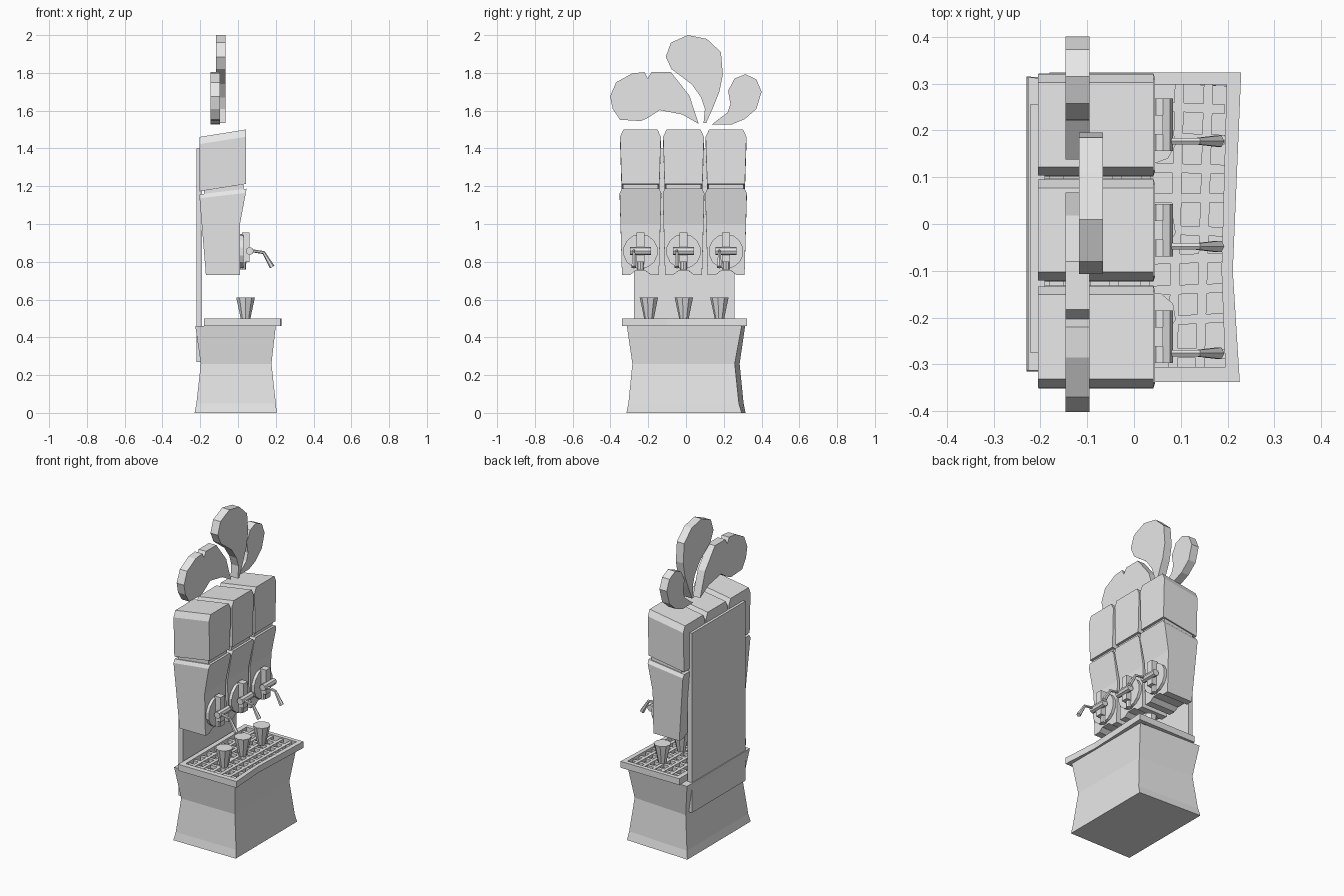
import bpy, bmesh, random
from math import pi
from mathutils import Vector, Matrix

random.seed(4)
old = bpy.data.objects.get("Cube")
if old:
    bpy.data.objects.remove(old, do_unlink=True)

grey = bpy.data.materials.new("plain_grey")
grey.use_nodes = True
grey.diffuse_color = (0.8, 0.8, 0.8, 1)
grey.node_tree.nodes["Principled BSDF"].inputs["Base Color"].default_value = (0.8, 0.8, 0.8, 1)


def finish(name, bm):
    bmesh.ops.recalc_face_normals(bm, faces=bm.faces[:])
    mesh = bpy.data.meshes.new(name)
    bm.to_mesh(mesh)
    bm.free()
    mesh.materials.append(grey)
    obj = bpy.data.objects.new(name, mesh)
    bpy.context.collection.objects.link(obj)
    return obj


def box(name, lo, hi, turn=0.0):
    lo, hi = Vector(lo), Vector(hi)
    bm = bmesh.new()
    bmesh.ops.create_cube(bm, size=1, matrix=Matrix.Translation((lo + hi) / 2)
                          @ Matrix.Rotation(turn, 4, "Z") @ Matrix.Diagonal((*(hi - lo), 1)))
    return finish(name, bm)


def rod(name, a, b, r1, r2, sides=8):
    """Straight tapered rod from a to b."""
    a, b = Vector(a), Vector(b)
    bm = bmesh.new()
    spin = (b - a).to_track_quat("Z", "Y").to_matrix().to_4x4()
    bmesh.ops.create_cone(bm, cap_ends=True, segments=sides, radius1=r1, radius2=r2,
                          depth=(b - a).length, matrix=Matrix.Translation((a + b) / 2) @ spin)
    return finish(name, bm)


def slab(name, outline, x0, x1, warp=None, cut=None):
    """Side outline in (y, z), extruded from x0 to x1, then cut at a height and warped."""
    bm = bmesh.new()
    face = bm.faces.new([bm.verts.new((x0, y, z)) for y, z in outline])
    ext = bmesh.ops.extrude_face_region(bm, geom=[face], use_keep_orig=True)
    for v in ext["geom"]:
        if isinstance(v, bmesh.types.BMVert):
            v.co.x = x1
    if cut:
        bmesh.ops.bisect_plane(bm, geom=bm.verts[:] + bm.edges[:] + bm.faces[:],
                               plane_co=(0, 0, cut), plane_no=(0, 0, 1))
    if warp:
        for v in bm.verts:
            v.co = warp(*v.co)
    return finish(name, bm)


def loft(name, rings):
    """Stack of closed rings joined by quads, capped at both ends."""
    bm = bmesh.new()
    loops = [[bm.verts.new(p) for p in ring] for ring in rings]
    n = len(loops[0])
    for low, up in zip(loops, loops[1:]):
        for i in range(n):
            bm.faces.new((low[i], low[(i + 1) % n], up[(i + 1) % n], up[i]))
    bm.faces.new(loops[0])
    bm.faces.new(loops[-1])
    return finish(name, bm)


# Pinched cabinet: height, back x, front x, back half width, right y and left y at the front
levels = [(0, -0.23, 0.205, 0.315, -0.315, 0.295),
          (0.05, -0.22, 0.2, 0.305, -0.305, 0.28),
          (0.26, -0.197, 0.177, 0.284, -0.284, 0.258),
          (0.46, -0.226, 0.2, 0.313, -0.313, 0.295)]
loft("cabinet", [[(xb, -w, z), (xf, yr, z), (xf, yl, z), (xb, w, z)]
                 for z, xb, xf, w, yr, yl in levels])

# Tray frame with a slightly bowed front
outer = [(-0.18, -0.338), (0.226, -0.338), (0.211, -0.1), (0.229, 0.324), (-0.18, 0.324)]
inner = [(-0.15, -0.305), (0.195, -0.305), (0.187, -0.1), (0.198, 0.298), (-0.15, 0.298)]
bm = bmesh.new()
loops = [[bm.verts.new((x, y, z)) for x, y in ring]
         for ring, z in ((outer, 0.46), (outer, 0.5), (inner, 0.5), (inner, 0.46))]
for k in range(4):
    a, b = loops[k], loops[(k + 1) % 4]
    for i in range(5):
        j = (i + 1) % 5
        bm.faces.new((a[i], a[j], b[j], b[i]))
finish("tray_frame", bm)

# Uneven grate bars
for x in (-0.1, -0.04, 0.025, 0.09, 0.15):
    box("grate_long_bar", (x - 0.01, -0.31, 0.47), (x + 0.01, 0.303, 0.492),
        random.uniform(-0.035, 0.035))
for i in range(9):
    y = -0.275 + i * 0.066
    box("grate_cross_bar", (-0.155, y - 0.01, 0.468), (0.194, y + 0.01, 0.489),
        random.uniform(-0.06, 0.06))

# Back panel
box("back_panel", (-0.221, -0.276, 0.27), (-0.19, 0.256, 1.4))


def upper_warp(x, y, z):
    return Vector((x, y, z + 0.16 * (x - 0.042)))


def lower_warp(x, y, z):
    t = (z - 0.73) / 0.455
    if x > 0:
        x = 0.01 + 0.035 * max(0, (z - 1.0) / 0.185)
    else:
        x = -0.17 - 0.035 * t
    return Vector((x, y, z + 0.12 * (x - 0.045) * t))


# Three dispensers, each with two housings and a tap
for c in (-0.241, -0.013, 0.212):
    upper = [(-0.1, 1.212), (-0.108, 1.462), (-0.09, 1.5),
             (0.09, 1.5), (0.108, 1.462), (0.1, 1.212)]
    slab("upper_housing", [(c + y, z) for y, z in upper], -0.205, 0.042, upper_warp)
    box("housing_neck", (-0.18, c - 0.092, 1.1), (0.028, c + 0.092, 1.23))
    half = [(0.028, 0.752), (0.055, 0.73), (0.098, 0.73), (0.11, 1.165), (0.098, 1.187)]
    lower = [(c + y, z) for y, z in half] + [(c - y, z) for y, z in reversed(half)]
    slab("lower_housing", lower, -0.2, 0.045, lower_warp, cut=1.0)

    rod("tap_plate", (0, c, 0.855), (0.028, c, 0.855), 0.092, 0.092, 14)
    box("tap_body", (0.02, c - 0.021, 0.8), (0.062, c + 0.021, 0.955))
    rod("tap_spout", (0.025, c, 0.76), (0.025, c, 0.85), 0.018, 0.02)
    rod("tap_axle", (0.062, c - 0.056, 0.857), (0.062, c + 0.056, 0.857), 0.021, 0.021)
    h = c - 0.035
    rod("tap_lever", (0.065, h, 0.86), (0.14, h, 0.848), 0.008, 0.008, 6)
    rod("tap_grip", (0.135, h, 0.85), (0.181, h, 0.772), 0.008, 0.014, 6)

# Cups on the tray
for y in (-0.195, -0.01, 0.178):
    rod("cup", (0.04, y, 0.49), (0.04, y, 0.61), 0.024, 0.05, 9)

# Three floating splash drops
centre = [(0.01, 2), (0.11, 1.98), (0.185, 1.91), (0.195, 1.79), (0.177, 1.7), (0.145, 1.62),
          (0.107, 1.535), (0.093, 1.535), (0.1, 1.61), (0.08, 1.67), (0.03, 1.74),
          (-0.077, 1.82), (-0.107, 1.885), (-0.08, 1.96)]
right = [(-0.402, 1.675), (-0.37, 1.75), (-0.285, 1.797), (-0.22, 1.804), (-0.203, 1.77),
         (-0.183, 1.804), (-0.08, 1.804), (0.018, 1.68), (0.067, 1.53), (-0.02, 1.58),
         (-0.14, 1.603), (-0.205, 1.56), (-0.24, 1.545), (-0.35, 1.552), (-0.388, 1.61)]
left = [(0.138, 1.528), (0.22, 1.59), (0.235, 1.635), (0.223, 1.705), (0.257, 1.77),
        (0.315, 1.793), (0.373, 1.765), (0.4, 1.7), (0.373, 1.61), (0.31, 1.555), (0.245, 1.528)]
slab("centre_drop", centre, -0.117, -0.066)
slab("right_drop", right, -0.146, -0.095)
slab("left_drop", left, -0.146, -0.095)
